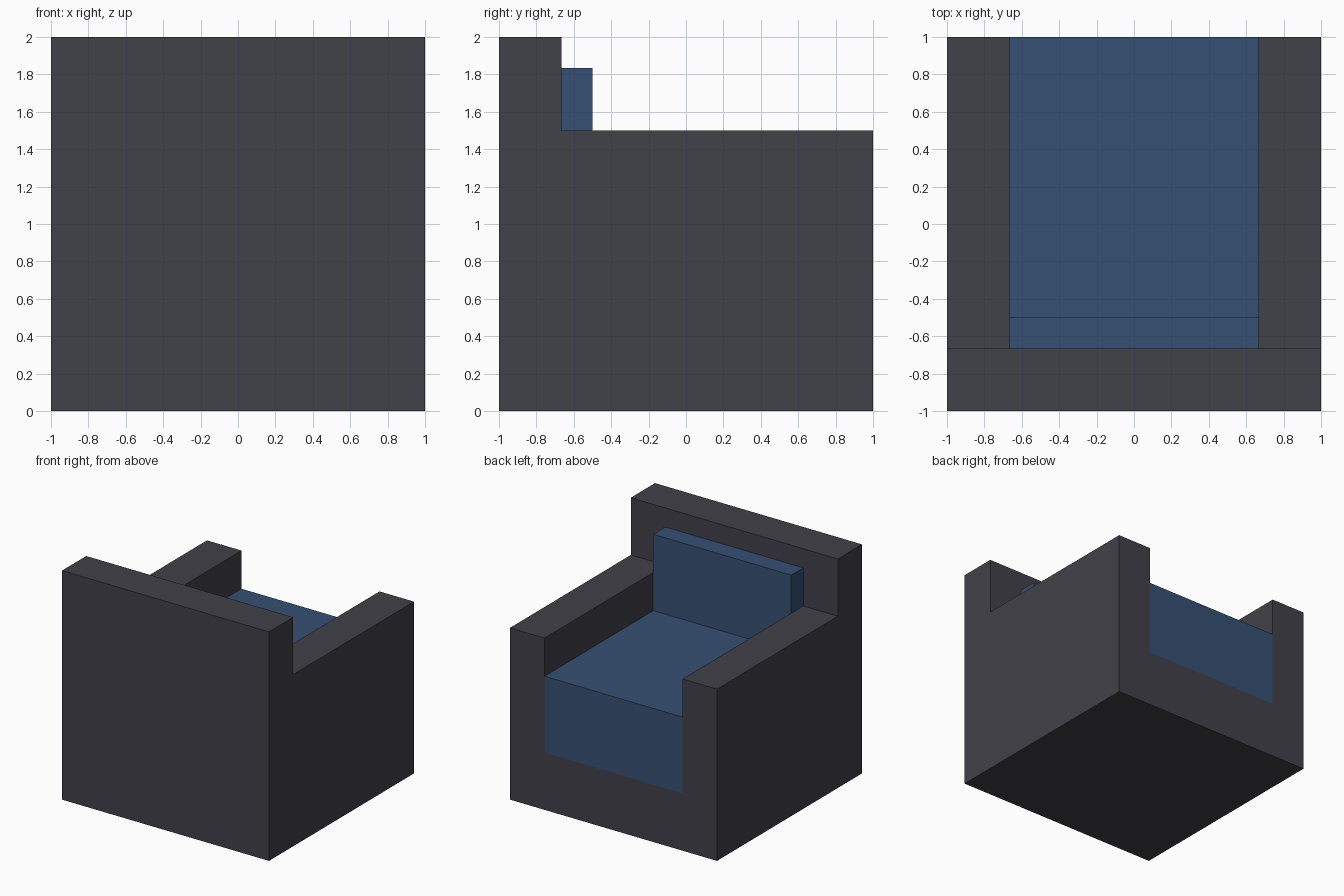
import bpy
import bmesh

cube = bpy.data.objects.get("Cube")
if cube:
    bpy.data.objects.remove(cube, do_unlink=True)


def make_material(name, color):
    mat = bpy.data.materials.new(name)
    mat.use_nodes = True
    mat.diffuse_color = color
    mat.node_tree.nodes["Principled BSDF"].inputs["Base Color"].default_value = color
    return mat


def extrude_profile(name, profile, y0, y1, mat):
    """Sweep an x-z outline from y0 to y1 as a closed solid."""
    bm = bmesh.new()
    face = bm.faces.new([bm.verts.new((x, y0, z)) for x, z in profile])
    result = bmesh.ops.extrude_face_region(bm, geom=[face], use_keep_orig=True)
    moved = [g for g in result["geom"] if isinstance(g, bmesh.types.BMVert)]
    bmesh.ops.translate(bm, verts=moved, vec=(0, y1 - y0, 0))
    bmesh.ops.recalc_face_normals(bm, faces=bm.faces)
    mesh = bpy.data.meshes.new(name)
    bm.to_mesh(mesh)
    bm.free()
    mesh.materials.append(mat)
    obj = bpy.data.objects.new(name, mesh)
    bpy.context.collection.objects.link(obj)
    return obj


def slab(half_width, z0, z1):
    return [(-half_width, z0), (half_width, z0), (half_width, z1), (-half_width, z1)]


charcoal = make_material("charcoal fabric", (0.053, 0.052, 0.067, 1))
blue = make_material("blue cushion", (0.037, 0.080, 0.174, 1))

OUTER, INNER = 1.0, 2 / 3
BACK_Y, REST_Y = -2 / 3, -0.5
BASE_Z, SEAT_Z, ARM_Z, REST_Z = 0.5, 7 / 6, 1.5, 11 / 6

# Base and both arms as one U-shaped body
right_half = [(OUTER, 0), (OUTER, ARM_Z), (INNER, ARM_Z), (INNER, BASE_Z)]
left_half = [(-x, z) for x, z in reversed(right_half)]
extrude_profile("base_and_arms", right_half + left_half, BACK_Y, OUTER, charcoal)

# Tall back panel
extrude_profile("backrest", slab(OUTER, 0, 2), -OUTER, BACK_Y, charcoal)

# Cushions
extrude_profile("seat_cushion", slab(INNER, BASE_Z, SEAT_Z), BACK_Y, OUTER, blue)
extrude_profile("back_cushion", slab(INNER, SEAT_Z, REST_Z), BACK_Y, REST_Y, blue)
